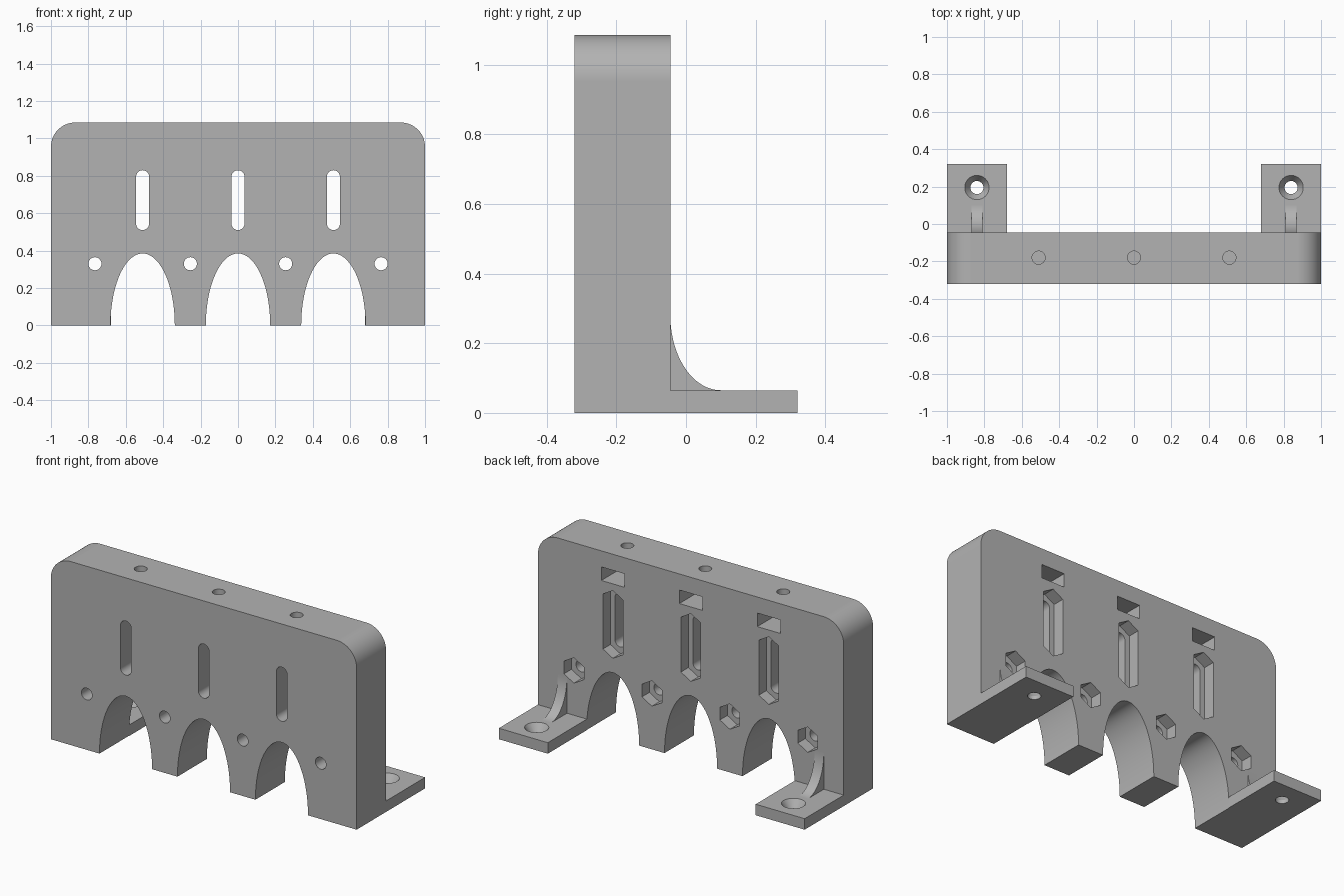
import bpy, bmesh
from math import cos, sin, radians

cube = bpy.data.objects.get("Cube")
if cube:
    bpy.data.objects.remove(cube, do_unlink=True)

grey = bpy.data.materials.new("plain grey")
grey.use_nodes = True
colour = (0.45, 0.45, 0.45, 1)
grey.diffuse_color = colour
grey.node_tree.nodes["Principled BSDF"].inputs["Base Color"].default_value = colour

FRONT, BACK, TOP = -0.32, -0.045, 1.085
FOOT_TOP, FOOT_BACK = 0.065, 0.32
ARCH_W, ARCH_H = 0.172, 0.385
BAYS = (-0.51, 0, 0.51)
BOLTS = (-0.765, -0.255, 0.255, 0.765)
HOLE_R, NUT_R, NUT_DEPTH = 0.035, 0.075, 0.07
CORNER = 0.13


def arc(cu, cv, ru, rv, start, end, n):
    steps = [radians(start + (end - start) * i / n) for i in range(n + 1)]
    return [(cu + ru * cos(a), cv + rv * sin(a)) for a in steps]


def circle(cu, cv, r):
    return arc(cu, cv, r, r, 0, 360, 32)[:-1]


def rounded_slot(u, low, high, r):
    return arc(u, high, r, r, 0, 180, 16) + arc(u, low, r, r, 180, 360, 16)


def hex_slot(u, low, high, r):
    return arc(u, high, r, r, 30, 150, 2) + arc(u, low, r, r, 210, 330, 2)


def box_outline(u0, u1, v0, v1):
    return [(u0, v0), (u1, v0), (u1, v1), (u0, v1)]


def make_object(name, bm):
    bmesh.ops.recalc_face_normals(bm, faces=bm.faces)
    mesh = bpy.data.meshes.new(name)
    bm.to_mesh(mesh)
    bm.free()
    mesh.materials.append(grey)
    obj = bpy.data.objects.new(name, mesh)
    bpy.context.collection.objects.link(obj)
    return obj


def prism(name, outline, axis, start, end):
    """Extrude a flat outline along one axis."""
    place = {"X": lambda u, v, t: (t, u, v),
             "Y": lambda u, v, t: (u, t, v),
             "Z": lambda u, v, t: (u, v, t)}[axis]
    bm = bmesh.new()
    face = bm.faces.new([bm.verts.new(place(u, v, start)) for u, v in outline])
    made = bmesh.ops.extrude_face_region(bm, geom=[face])["geom"]
    shift = place(0, 0, end - start)
    bmesh.ops.translate(bm, vec=shift,
                        verts=[g for g in made if isinstance(g, bmesh.types.BMVert)])
    return make_object(name, bm)


def cone(name, x, y, z0, z1, r0, r1):
    bm = bmesh.new()
    bmesh.ops.create_cone(bm, cap_ends=True, segments=32, radius1=r0,
                          radius2=r1, depth=z1 - z0)
    bmesh.ops.translate(bm, vec=(x, y, (z0 + z1) / 2), verts=bm.verts)
    return make_object(name, bm)


def carve(obj, cutters):
    """Subtract every cutter, bake the result and discard the cutters."""
    for cutter in cutters:
        cutter.hide_render = True
        mod = obj.modifiers.new("cut", "BOOLEAN")
        mod.operation = "DIFFERENCE"
        mod.solver = "EXACT"
        mod.object = cutter
    graph = bpy.context.evaluated_depsgraph_get()
    graph.update()
    mesh = bpy.data.meshes.new_from_object(obj.evaluated_get(graph))
    obj.modifiers.clear()
    obj.data = mesh
    for cutter in cutters:
        bpy.data.objects.remove(cutter, do_unlink=True)


def smooth(obj):
    bpy.ops.object.select_all(action="DESELECT")
    obj.select_set(True)
    bpy.context.view_layer.objects.active = obj
    bpy.ops.object.shade_smooth_by_angle(angle=radians(30))
    mod = obj.modifiers.new("flat_weighting", "WEIGHTED_NORMAL")
    mod.keep_sharp = True


# Upright plate with rounded top corners and three arches
outline = [(-1, 0)]
for x in BAYS:
    outline += arc(x, 0, ARCH_W, ARCH_H, 180, 0, 40)
outline += [(1, 0)]
outline += arc(1 - CORNER, TOP - CORNER, CORNER, CORNER, 0, 90, 16)
outline += arc(CORNER - 1, TOP - CORNER, CORNER, CORNER, 90, 180, 16)
plate = prism("upright_plate", outline, "Y", FRONT, BACK)

cutters = []
for x in BAYS:
    # Through slot, its pointed recess, top nut pocket and top screw hole
    cutters += [
        prism("slot_cut", rounded_slot(x, 0.545, 0.795, HOLE_R), "Y", -0.4, 0.1),
        prism("recess_cut", hex_slot(x, 0.545, 0.795, NUT_R), "Y", BACK - NUT_DEPTH, 0.1),
        prism("pocket_cut", box_outline(x - NUT_R, x + NUT_R, 0.91, 0.99), "Y", -0.25, 0.1),
        prism("screw_cut", circle(x, -0.18, HOLE_R), "Z", 0.95, 1.2)]
for x in BOLTS:
    # Bolt hole with a hexagonal nut pocket at the back
    cutters += [
        prism("bolt_cut", circle(x, 0.33, HOLE_R), "Y", -0.4, 0.1),
        prism("nut_cut", hex_slot(x, 0.33, 0.33, NUT_R), "Y", BACK - NUT_DEPTH, 0.1)]
carve(plate, cutters)
smooth(plate)

for side, label in ((1, "left"), (-1, "right")):
    # Mounting foot with a countersunk hole
    x = side * 0.84
    foot = prism(label + "_foot", box_outline(x - 0.16, x + 0.16, BACK, FOOT_BACK),
                 "Z", 0, FOOT_TOP)
    carve(foot, [prism("foot_hole_cut", circle(x, 0.195, HOLE_R), "Z", -0.1, 0.2),
                 cone("countersink_cut", x, 0.195, 0.02, 0.08, HOLE_R, 0.075)])
    smooth(foot)

    # Concave rib joining foot and plate
    rib = [(BACK, FOOT_TOP)] + arc(0.1, 0.28, 0.1 - BACK, 0.28 - FOOT_TOP, 270, 180, 24)
    smooth(prism(label + "_rib", rib, "X", x - 0.03, x + 0.03))
